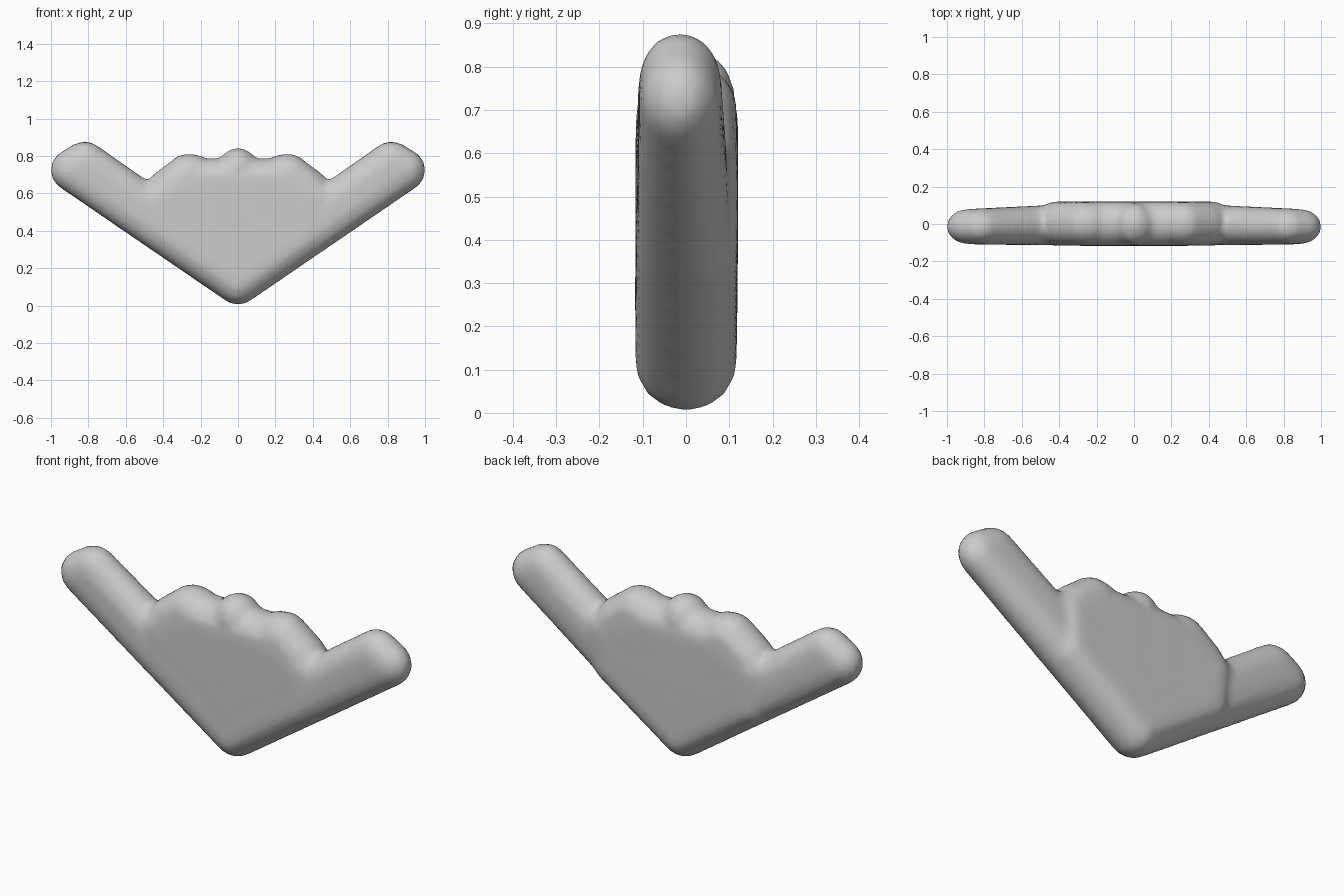
import bpy, bmesh
from mathutils import Matrix

if "Cube" in bpy.data.objects:
    bpy.data.objects.remove(bpy.data.objects["Cube"])

bm = bmesh.new()


def rounded_hull(points, mirror=False):
    """Convex hull around ellipsoids given as (x, z, radius, y_centre, y_radius)."""
    for side in ((1, -1) if mirror else (1,)):
        part = bmesh.new()
        for x, z, r, cy, ry in points:
            m = Matrix.Translation((side * x, cy, z)) @ Matrix.Diagonal((r, ry, r, 1))
            bmesh.ops.create_uvsphere(part, u_segments=20, v_segments=12, radius=1, matrix=m)
        hull = bmesh.ops.convex_hull(part, input=part.verts[:])
        junk = {g for g in hull["geom_interior"] + hull["geom_unused"]
                if isinstance(g, bmesh.types.BMVert)}
        bmesh.ops.delete(part, geom=list(junk), context='VERTS')
        bmesh.ops.recalc_face_normals(part, faces=part.faces[:])
        tmp = bpy.data.meshes.new("part")
        part.to_mesh(tmp)
        part.free()
        bm.from_mesh(tmp)
        bpy.data.meshes.remove(tmp)


tip = (0, .117, .113, 0, .118)

# wedge-shaped main slab
rounded_hull([tip] + [p for s in (1, -1) for p in (
    (s * .42, .575, .11, .002, .118), (s * .20, .678, .11, .002, .118),
    (s * .40, .39, .11, .002, .118))])

# the two raised arms with blunt ends
rounded_hull([tip, (.89, .725, .113, -.014, .094), (.82, .766, .113, -.014, .096),
              (.12, .28, .11, 0, .117)], mirror=True)

# scalloped top edge: side bumps and centre bump
rounded_hull([(.27, .703, .11, .003, .115), (.24, .70, .11, .003, .115),
              (.38, .62, .11, .003, .115), (.2, .5, .11, 0, .117)], mirror=True)
rounded_hull([(0, .738, .105, 0, .113), (0, .4, .11, 0, .119)])

mesh = bpy.data.meshes.new("winged_slab")
bm.to_mesh(mesh)
bm.free()
body = bpy.data.objects.new("winged_slab", mesh)
bpy.context.collection.objects.link(body)

# fuse into one soft surface
fuse = body.modifiers.new("fuse", 'REMESH')
fuse.mode = 'VOXEL'
fuse.voxel_size = .022
fuse.use_smooth_shade = True
soft = body.modifiers.new("soften", 'SMOOTH')
soft.factor = .5
soft.iterations = 3
